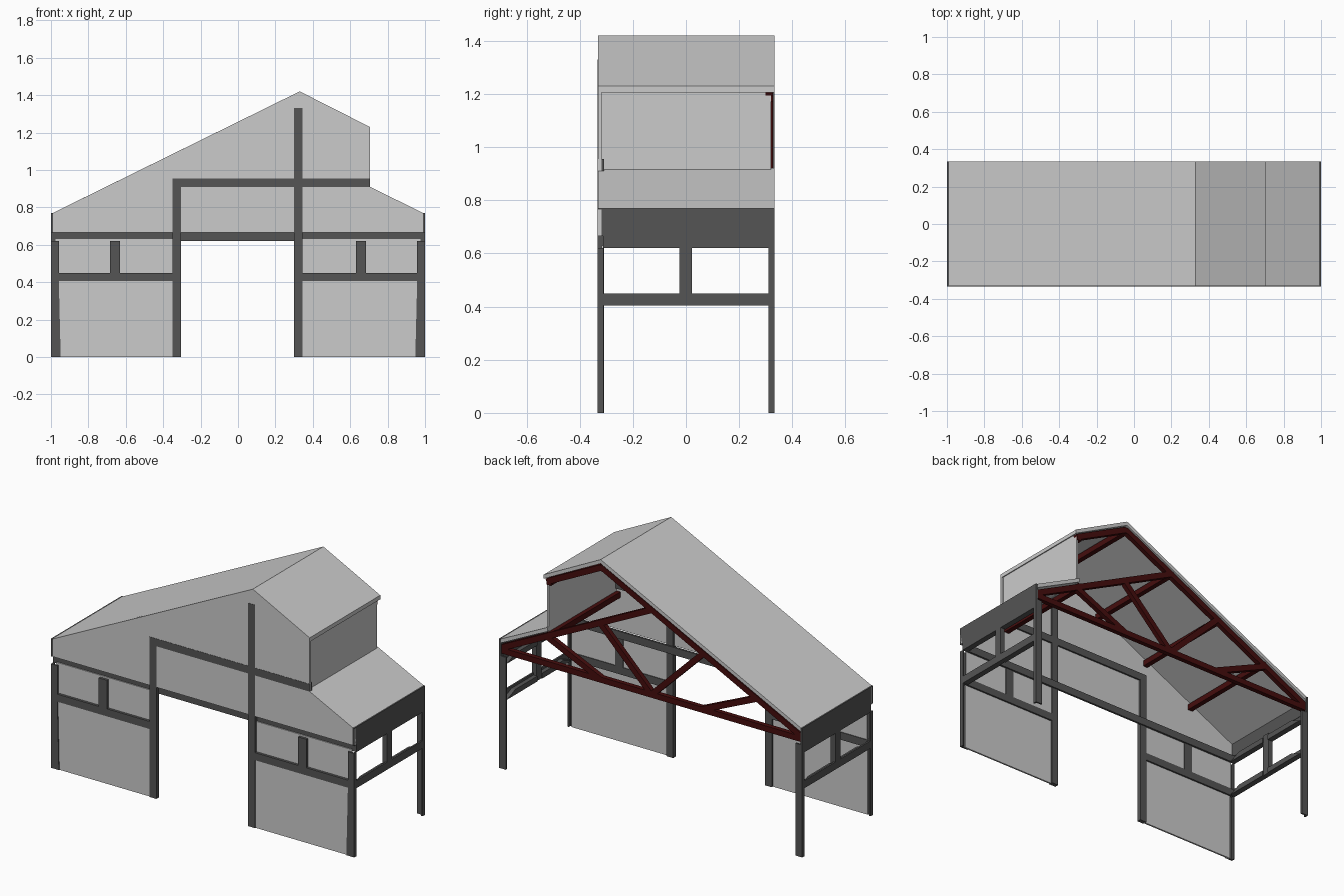
import bpy, bmesh, math
from mathutils import Vector

if "Cube" in bpy.data.objects:
    bpy.data.objects.remove(bpy.data.objects["Cube"])


def material(name, c):
    m = bpy.data.materials.new(name)
    m.diffuse_color = (*c, 1)
    m.use_nodes = True
    m.node_tree.nodes["Principled BSDF"].inputs["Base Color"].default_value = m.diffuse_color
    return m


DARK = material("dark_steel", (0.09, 0.09, 0.09))
RED = material("red_timber", (0.06, 0.004, 0.004))


def prism(name, pts, a, b, mat=None, axis='y'):
    """Extrude a profile (xz along y, or yz along x) from a to b."""
    bm = bmesh.new()
    place = (lambda p, t: (p[0], t, p[1])) if axis == 'y' else (lambda p, t: (t, p[0], p[1]))
    face = bm.faces.new([bm.verts.new(place(p, a)) for p in pts])
    ext = bmesh.ops.extrude_face_region(bm, geom=[face])
    move = (0, b - a, 0) if axis == 'y' else (b - a, 0, 0)
    bmesh.ops.translate(bm, vec=move, verts=[v for v in ext['geom'] if isinstance(v, bmesh.types.BMVert)])
    bmesh.ops.recalc_face_normals(bm, faces=bm.faces)
    me = bpy.data.meshes.new(name)
    bm.to_mesh(me)
    bm.free()
    ob = bpy.data.objects.new(name, me)
    bpy.context.collection.objects.link(ob)
    if mat:
        me.materials.append(mat)
    return ob


def box(name, x0, x1, y0, y1, z0, z1, mat=None):
    return prism(name, [(x0, z0), (x1, z0), (x1, z1), (x0, z1)], y0, y1, mat)


def beam(name, p, q, w=0.034, y0=0.3, y1=0.328):
    """Red truss member between two points in the xz plane."""
    p, q = Vector(p), Vector(q)
    d = (q - p).normalized()
    n = Vector((-d.y, d.x)) * w / 2
    prism(name, [p - n, q - n, q + n, p + n], y0, y1, RED)


def slab(name, p, q, t=0.024, y0=-0.318, y1=0.333):
    prism(name, [p, q, (q[0], q[1] - t), (p[0], p[1] - t)], y0, y1)


# Front gable wall and roof skins
F0, F1 = -0.332, -0.318
prism("gable_wall", [(-1, .665), (1, .665), (1, .765), (.705, .91), (.705, 1.23),
                     (.33, 1.42), (-1, .765)], F0, F1)
slab("long_roof", (-.99, .77), (.33, 1.42))
slab("upper_roof", (.33, 1.42), (.705, 1.23))
slab("lower_roof", (.68, .922), (.99, .77))
box("clerestory_wall", .68, .692, F1, .32, .89, 1.22)

# Front steel frame
T0, T1 = -.3333, -.308
box("front_header", -1, 1, -.312, -.3, .62, .665, DARK)
box("door_top_rail", -.35, .705, T0, T1, .91, .955, DARK)
box("left_door_post", -.35, -.305, T0, T1, 0, .955, DARK)
box("right_door_post", .3, .345, T0, T1, 0, 1.33, DARK)
box("front_header_face", -.305, .3, T0 + .021, T1, .62, .665, DARK)

for s, side in ((-1, "left"), (1, "right")):
    a, b = sorted((s * .975, s * .345))
    # Panels, sill, window and mullion of each front bay
    box(side + "_panel", a, b, -.328, -.318, 0, .41)
    box(side + "_window", a, b, -.318, -.312, .44, .63)
    a, b = sorted((s, s * .345))
    box(side + "_sill_rail", a, b, T0, T1, .405, .45, DARK)
    a, b = sorted((s * .685, s * .63))
    box(side + "_mullion", a, b, T0, T1, .45, .62, DARK)
    # Front corner post: angle section, slightly tapered
    prism(side + "_front_post", [(s, 0), (s * .948, 0), (s * .958, .405), (s * .958, .62), (s, .62)],
          T0, -.324, DARK)
    x0, x1 = sorted((s, s * .99))
    box(side + "_front_post_flange", x0, x1, T0, -.31, 0, .62, DARK)
    # Back corner post: angle section
    box(side + "_back_post_flange", x0, x1, .31, .3333, 0, .67, DARK)
    a, b = sorted((s, s * .955))
    box(side + "_back_post", a, b, .324, .3333, 0, .67, DARK)
    # Open end frame
    box(side + "_end_fascia", *sorted((s, s * .988)), -.3333, .3333, .665, .77, DARK)
    box(side + "_end_mullion", *sorted((s, s * .97)), -.025, .022, .405, .665, DARK)
    for z, label in ((.405, "lower"), (.62, "upper")):
        box(f"{side}_{label}_end_rail", x0, x1, -.31, .31, z, z + .045, DARK)
        for k in (-1, 1):
            prism(f"{side}_{label}_brace", [(k * .305, z), (k * .23, z + .032), (k * .022, z + .032),
                                            (k * .022, z)], s * .99, s * .965, DARK, 'x')

# Red roof truss on the open back
beam("truss_tie", (-.99, .7), (.99, .7))
beam("truss_long_rafter", (-.99, .715), (.33, 1.37))
beam("truss_short_rafter", (.99, .715), (0, 1.205))
beam("truss_upper_rafter", (.33, 1.37), (.69, 1.19))
for s in (-1, 1):
    beam("truss_inner_web", (0, .7), (s * .34, 1.035))
    beam("truss_outer_web", (s * .33, .7), (s * .69, .86))

# Purlins running front to back
for x, z in ((-.68, .87), (-.35, 1.032), (0, 1.205), (.33, 1.365), (.675, 1.19), (.67, .875)):
    box("purlin", x - .015, x + .015, F1, .328, z - .017, z + .017, RED)
